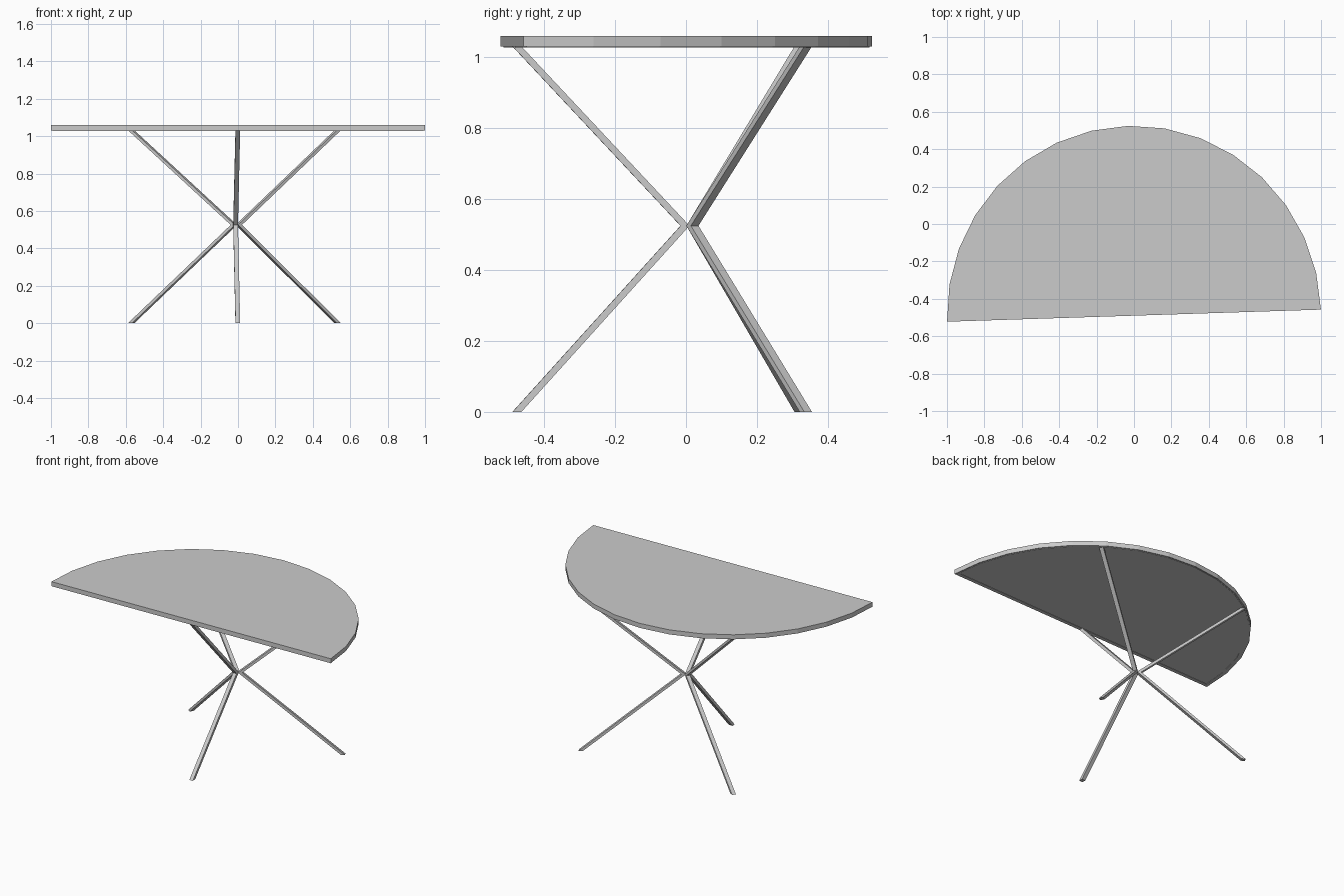
import bpy, bmesh, math
from mathutils import Vector

if "Cube" in bpy.data.objects:
    bpy.data.objects.remove(bpy.data.objects["Cube"])

TILT = math.radians(1.85)
CENTRE = Vector((0.0, -0.49))


def make_object(name, bm):
    bmesh.ops.recalc_face_normals(bm, faces=bm.faces)
    mesh = bpy.data.meshes.new(name)
    bm.to_mesh(mesh)
    bm.free()
    ob = bpy.data.objects.new(name, mesh)
    bpy.context.collection.objects.link(ob)
    return ob


def half_disc(inset):
    """Outline of the half round top, slightly turned, shrunk by inset."""
    pts = []
    for i in range(17):
        a = math.pi * i / 16
        x = math.cos(a) * (1.0 - inset)
        y = math.sin(a) * (1.015 - inset)
        if i in (0, 16):
            y = inset
        c, s = math.cos(TILT), math.sin(TILT)
        pts.append((CENTRE.x + x * c - y * s, CENTRE.y + x * s + y * c))
    return pts


def loft(bm, rings, cap=True):
    loops = [[bm.verts.new(p) for p in r] for r in rings]
    n = len(loops[0])
    pairs = list(zip(loops, loops[1:]))
    if not cap:
        pairs.append((loops[-1], loops[0]))
    for a, b in pairs:
        for i in range(n):
            j = (i + 1) % n
            bm.faces.new((a[i], a[j], b[j], b[i]))
    if cap:
        bm.faces.new(loops[0])
        bm.faces.new(loops[-1])


# Table top slab
bm = bmesh.new()
loft(bm, [[(x, y, z) for x, y in half_disc(0)] for z in (1.03, 1.06)])
make_object("table_top", bm)

# Thin border frame under the top
bm = bmesh.new()
loft(bm, [[(x, y, z) for x, y in half_disc(d)]
          for d, z in ((0.008, 1.035), (0.008, 1.028), (0.026, 1.028), (0.026, 1.035))], cap=False)
make_object("under_frame", bm)


# Bent legs: square section, meeting at the middle
def leg(name, foot, knee):
    w = 0.0125
    u = (Vector(foot) - Vector(knee)).normalized()
    v = Vector((-u.y, u.x))
    rings = []
    for p, z in ((foot, 0), (knee, 0.525), (foot, 1.031)):
        ring = []
        for s, t in ((1, 1), (-1, 1), (-1, -1), (1, -1)):
            q = Vector(p) + u * s * w + v * t * w
            ring.append((q.x, q.y, z))
        rings.append(ring)
    bm = bmesh.new()
    loft(bm, rings)
    make_object(name, bm)


leg("front_leg", (-0.001, -0.477), (-0.013, -0.003))
leg("back_left_leg", (-0.571, 0.323), (-0.022, 0.018))
leg("back_right_leg", (0.533, 0.338), (0.004, 0.018))
